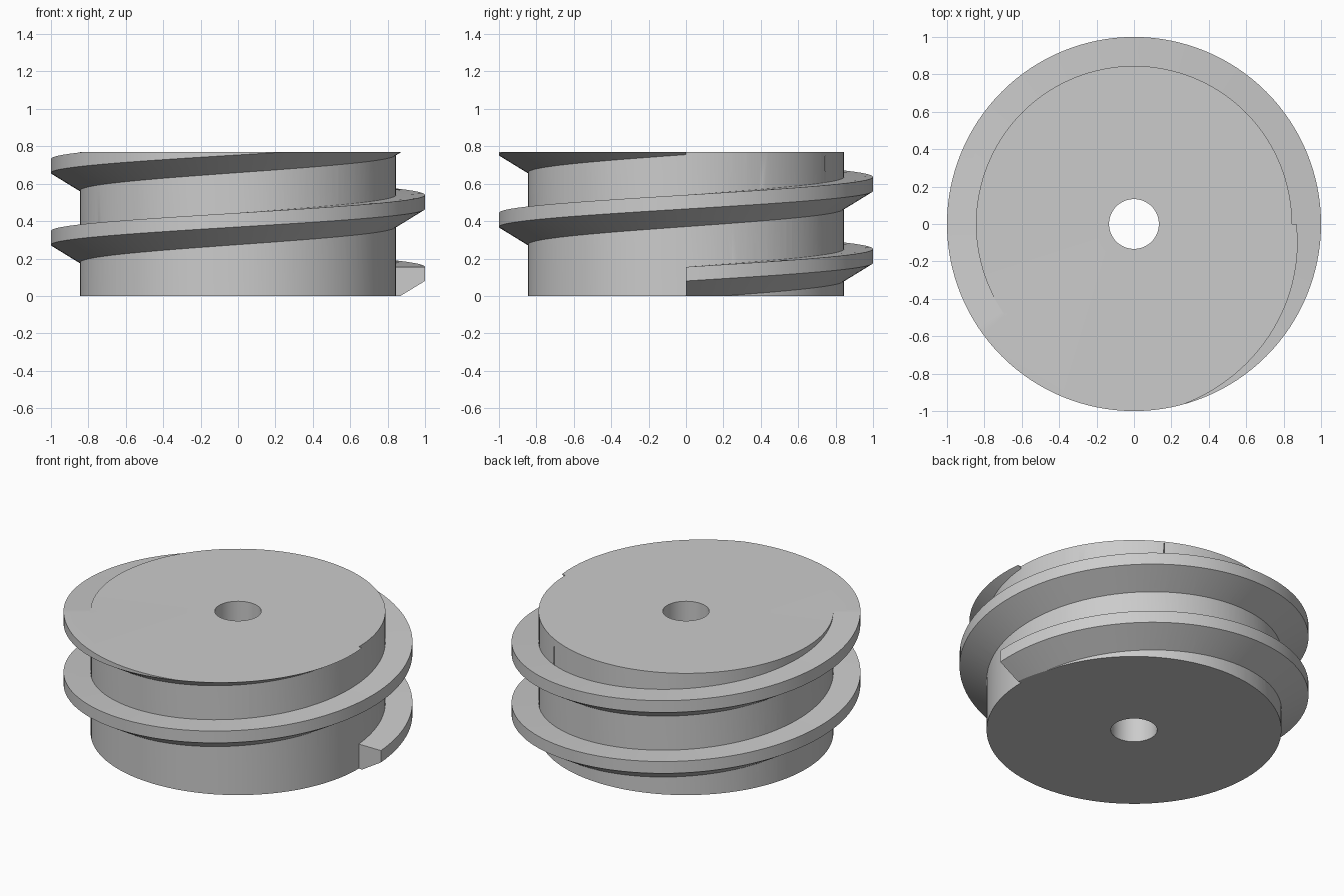
import bpy
import bmesh
from math import cos, sin, tau, radians

if "Cube" in bpy.data.objects:
    bpy.data.objects.remove(bpy.data.objects["Cube"], do_unlink=True)

HEIGHT = 0.77
TURNS = 2
PITCH = HEIGHT / TURNS
CORE_R, BORE_R = 0.845, 0.133
SEGS = 128

grey = bpy.data.materials.new("plain grey")
grey.use_nodes = True
colour = (0.6, 0.6, 0.6, 1)
grey.diffuse_color = colour
grey.node_tree.nodes["Principled BSDF"].inputs["Base Color"].default_value = colour


def cylinder(name, radius, low, high, segs=SEGS):
    bpy.ops.mesh.primitive_cylinder_add(vertices=segs, radius=radius, depth=high - low,
                                        location=(0, 0, (low + high) / 2))
    obj = bpy.context.object
    obj.name = name
    # Start the rim at angle zero, in line with the thread
    obj.data.materials.append(grey)
    return obj


def helix(name, profile):
    """Sweep a radius/height profile up a helix and cap both ends."""
    bm = bmesh.new()
    rings = []
    for i in range(SEGS * TURNS + 1):
        a, rise = tau * i / SEGS, PITCH * i / SEGS
        rings.append([bm.verts.new((r * cos(a), r * sin(a), z + rise)) for r, z in profile])
    n = len(profile)
    for lower, upper in zip(rings, rings[1:]):
        for j in range(n):
            k = (j + 1) % n
            bm.faces.new((lower[j], lower[k], upper[k], upper[j]))
    bm.faces.new(rings[0])
    bm.faces.new(rings[-1])
    bmesh.ops.recalc_face_normals(bm, faces=bm.faces)
    mesh = bpy.data.meshes.new(name)
    bm.to_mesh(mesh)
    bm.free()
    mesh.materials.append(grey)
    obj = bpy.data.objects.new(name, mesh)
    bpy.context.collection.objects.link(obj)
    return obj


def combine(target, tool, operation):
    """Apply a boolean and remove the tool object."""
    tool.hide_render = True
    bpy.ops.object.select_all(action='DESELECT')
    bpy.context.view_layer.objects.active = target
    target.select_set(True)
    mod = target.modifiers.new(operation, 'BOOLEAN')
    mod.operation = operation
    mod.solver = 'EXACT'
    mod.object = tool
    bpy.ops.object.modifier_apply(modifier=mod.name)
    bpy.data.objects.remove(tool, do_unlink=True)


# Core, overlong at both ends before trimming
body = cylinder("threaded_disc", CORE_R, -0.2, HEIGHT + 0.3)

# Buttress thread: flat on top, sloping underneath, root sunk into the core
thread = helix("thread", [(0.80, -0.042), (1.0, 0.08), (1.0, 0.155), (0.80, 0.155)])
combine(body, thread, 'UNION')

# Trim flat at the bottom and top, then drill the bore
combine(body, cylinder("trim_block", 1.5, 0, HEIGHT, 32), 'INTERSECT')
combine(body, cylinder("bore", BORE_R, -0.5, HEIGHT + 0.5, 64), 'DIFFERENCE')

# Smooth round walls with crisp edges
bpy.ops.object.select_all(action='DESELECT')
body.select_set(True)
bpy.context.view_layer.objects.active = body
bpy.ops.object.transform_apply(location=True, rotation=True, scale=True)
bpy.ops.object.shade_smooth_by_angle(angle=radians(30))
